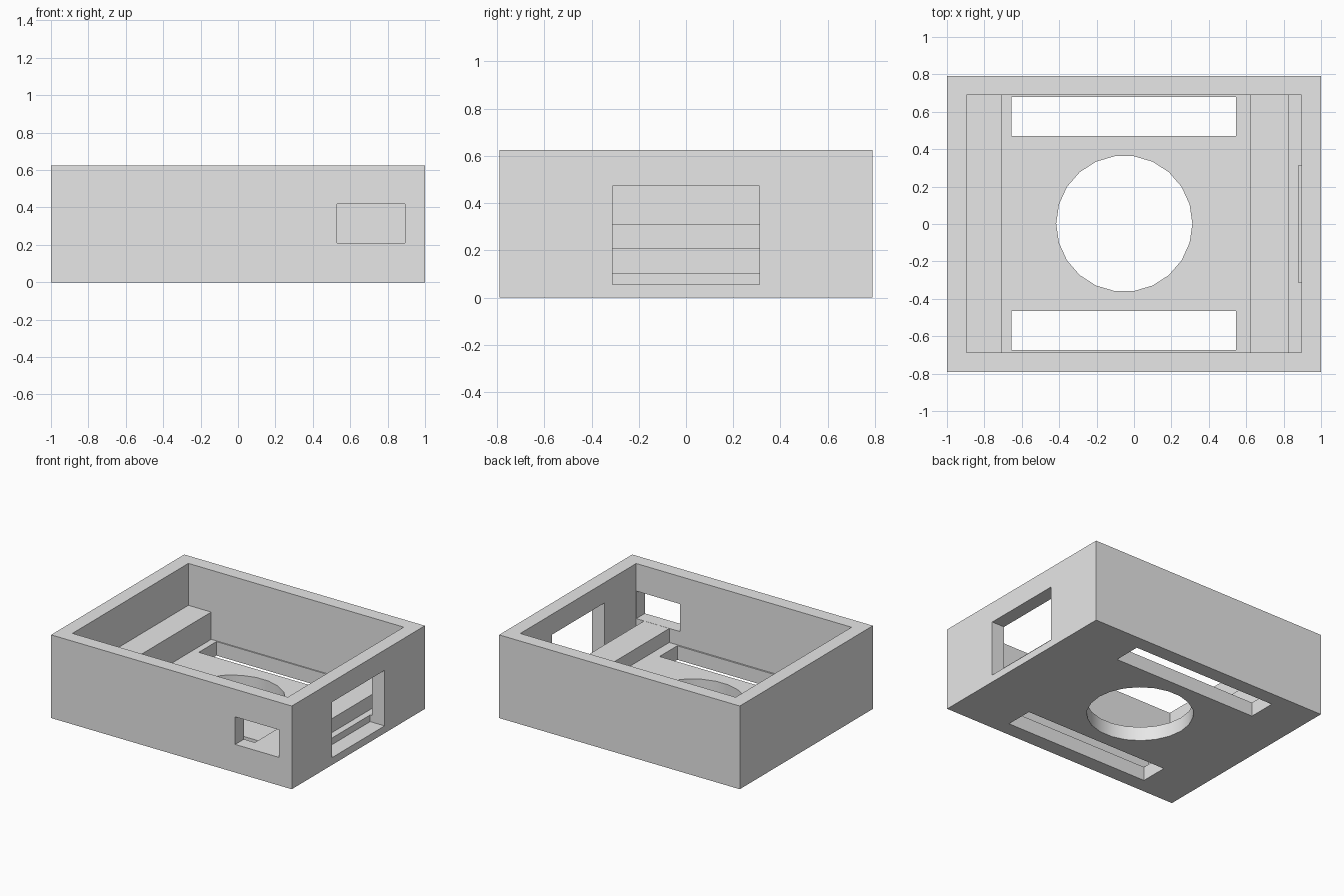
import bpy, bmesh, math

old = bpy.data.objects.get("Cube")
if old:
    bpy.data.objects.remove(old, do_unlink=True)

grey = bpy.data.materials.new("light_grey")
grey.use_nodes = True
grey.diffuse_color = (0.8, 0.8, 0.8, 1)
grey.node_tree.nodes["Principled BSDF"].inputs["Base Color"].default_value = grey.diffuse_color


def prism(name, points, direction):
    """Extrude a closed outline along a direction into a solid object."""
    bm = bmesh.new()
    face = bm.faces.new([bm.verts.new(p) for p in points])
    top = bmesh.ops.extrude_face_region(bm, geom=[face])
    verts = [g for g in top["geom"] if isinstance(g, bmesh.types.BMVert)]
    bmesh.ops.translate(bm, verts=verts, vec=direction)
    bmesh.ops.recalc_face_normals(bm, faces=bm.faces)
    mesh = bpy.data.meshes.new(name)
    bm.to_mesh(mesh)
    bm.free()
    mesh.materials.append(grey)
    obj = bpy.data.objects.new(name, mesh)
    bpy.context.collection.objects.link(obj)
    return obj


def box(name, x, y, z):
    outline = [(x[0], y[0], z[0]), (x[1], y[0], z[0]), (x[1], y[1], z[0]), (x[0], y[1], z[0])]
    return prism(name, outline, (0, 0, z[1] - z[0]))


# Outer shell
case = box("open_case", (-1, 1), (-0.79, 0.79), (0, 0.625))

# Stepped cavity: tall ledge on one side, low ridge on the other
section = [(-0.895, 0.8), (-0.895, 0.31), (-0.705, 0.31), (-0.705, 0.105), (0.62, 0.105),
           (0.62, 0.21), (0.83, 0.21), (0.83, 0.105), (0.895, 0.105), (0.895, 0.8)]
cutters = [prism("cavity_cutter", [(x, -0.687, z) for x, z in section], (0, 1.376, 0))]

# Round opening in the floor
sides, radius = 22, 0.364
ring = [(-0.052 + radius * math.cos(i * math.tau / sides),
         0.002 + radius * math.sin(i * math.tau / sides), -0.1) for i in range(sides)]
cutters.append(prism("round_hole_cutter", ring, (0, 0, 0.3)))

# Two long floor slots
for name, y in (("back_slot_cutter", (0.47, 0.68)), ("front_slot_cutter", (-0.675, -0.465))):
    cutters.append(box(name, (-0.655, 0.545), y, (-0.1, 0.2)))

# Side and front wall windows
cutters.append(box("side_window_cutter", (0.88, 1.1), (-0.312, 0.312), (0.055, 0.472)))
cutters.append(box("front_window_cutter", (0.53, 0.894), (-0.9, -0.6), (0.211, 0.418)))

# Carve the shell
bpy.context.view_layer.objects.active = case
case.select_set(True)
for cutter in cutters:
    cutter.hide_render = True
    cut = case.modifiers.new(cutter.name, "BOOLEAN")
    cut.operation = "DIFFERENCE"
    cut.solver = "EXACT"
    cut.object = cutter
    bpy.ops.object.modifier_apply(modifier=cut.name)
    bpy.data.objects.remove(cutter, do_unlink=True)

bpy.ops.object.shade_smooth_by_angle(angle=math.radians(30))
